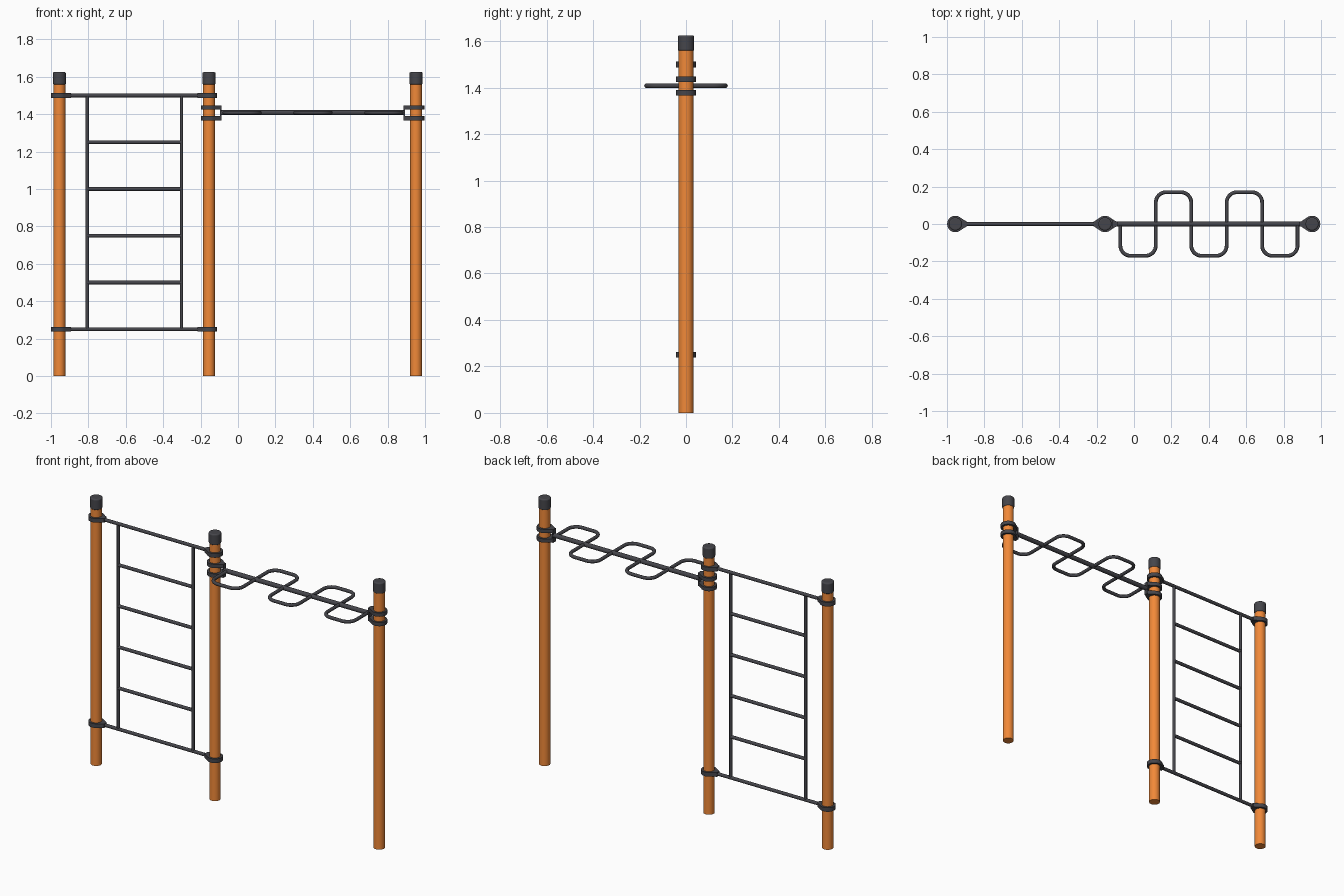
import bpy, bmesh
from math import cos, sin, pi, radians
from mathutils import Vector

if "Cube" in bpy.data.objects:
    bpy.data.objects.remove(bpy.data.objects["Cube"])


def material(name, rgb):
    m = bpy.data.materials.new(name)
    m.diffuse_color = (*rgb, 1)
    m.use_nodes = True
    m.node_tree.nodes["Principled BSDF"].inputs["Base Color"].default_value = m.diffuse_color
    return m


ORANGE = material("orange_paint", (0.88, 0.25, 0.04))
DARK = material("dark_metal", (0.06, 0.06, 0.07))


def finish(ob, mat):
    ob.data.materials.append(mat)
    bpy.ops.object.select_all(action='DESELECT')
    ob.select_set(True)
    bpy.context.view_layer.objects.active = ob
    if ob.type == 'CURVE':
        bpy.ops.object.convert(target='MESH')
    bpy.ops.object.shade_smooth_by_angle(angle=radians(35))
    return bpy.context.object


def rod(name, a, b, r, mat=DARK, sides=20):
    a, b = Vector(a), Vector(b)
    bpy.ops.mesh.primitive_cylinder_add(vertices=sides, radius=r, depth=(b - a).length,
                                        location=(a + b) / 2)
    ob = bpy.context.object
    ob.rotation_euler = (b - a).to_track_quat('Z', 'Y').to_euler()
    ob.name = name
    return finish(ob, mat)


def clamp(name, x, z, side, h=0.025):
    # teardrop collar whose nose points along x towards the bar
    pts = [(0.044 * cos(t), 0.044 * sin(t))
           for t in (radians(50 + 260 * i / 28) for i in range(29))]
    pts += [(0.047, -0.021), (0.062, -0.012), (0.062, 0.012), (0.047, 0.021)]
    bm = bmesh.new()
    f = bm.faces.new([bm.verts.new((x + side * px, py, z - h / 2)) for px, py in pts])
    ext = bmesh.ops.extrude_face_region(bm, geom=[f])
    bmesh.ops.translate(bm, vec=(0, 0, h),
                        verts=[g for g in ext["geom"] if isinstance(g, bmesh.types.BMVert)])
    bmesh.ops.recalc_face_normals(bm, faces=bm.faces)
    me = bpy.data.meshes.new(name)
    bm.to_mesh(me)
    bm.free()
    ob = bpy.data.objects.new(name, me)
    bpy.context.collection.objects.link(ob)
    return finish(ob, DARK)


LEFT, MID, RIGHT = -0.955, -0.155, 0.952
BAR_Z = 1.408

# posts with bevelled caps
for name, x in (("left", LEFT), ("middle", MID), ("right", RIGHT)):
    rod(name + "_post", (x, 0, 0), (x, 0, 1.6), 0.0315, ORANGE, 32)
    cap = rod(name + "_post_cap", (x, 0, 1.558), (x, 0, 1.625), 0.035, DARK, 32)
    bev = cap.modifiers.new("rim", 'BEVEL')
    bev.width, bev.segments = 0.007, 3
    bev.limit_method = 'ANGLE'

# ladder panel: long end rails in clamps, stiles and short rungs
for i in range(6):
    z = 0.25 + 0.25 * i
    if i in (0, 5):
        rod("ladder_rail", (LEFT + 0.04, 0, z), (MID - 0.04, 0, z), 0.01)
        clamp("ladder_clamp_left", LEFT, z, 1)
        clamp("ladder_clamp_right", MID, z, -1)
    else:
        rod("ladder_rung", (-0.806, 0, z), (-0.302, 0, z), 0.01)
for x in (-0.806, -0.302):
    rod("ladder_stile", (x, 0, 0.25), (x, 0, 1.5), 0.009)

# overhead bar, its paired clamps and joining plates
rod("overhead_bar", (MID + 0.06, 0, BAR_Z), (RIGHT - 0.06, 0, BAR_Z), 0.0135)
for x, side in ((MID, 1), (RIGHT, -1)):
    for dz in (-0.03, 0.028):
        clamp("overhead_clamp", x, BAR_Z + dz, side, 0.023)
    bpy.ops.mesh.primitive_cube_add(size=1, location=(x + side * 0.063, 0, BAR_Z - 0.001))
    plate = bpy.context.object
    plate.name = "overhead_bar_plate"
    plate.scale = (0.006, 0.026, 0.08)
    finish(plate, DARK)

# serpentine hand grip: zigzag corners rounded with arcs
xs = [-0.073 + 0.1895 * i for i in range(6)]
corners = [Vector((xs[0], 0))]
for i in range(5):
    y = -0.17 if i % 2 == 0 else 0.17
    corners += [Vector((xs[i], y)), Vector((xs[i + 1], y))]
corners.append(Vector((xs[5], 0)))
R = 0.055
path = [corners[0]]
for p, c, n in zip(corners, corners[1:], corners[2:]):
    u, v = (p - c).normalized(), (n - c).normalized()
    centre = c + R * (u + v)
    for k in range(9):
        t = pi / 2 * k / 8
        path.append(centre - R * (v * cos(t) + u * sin(t)))
path.append(corners[-1])
cu = bpy.data.curves.new("serpentine_grip", 'CURVE')
cu.dimensions = '3D'
cu.bevel_depth = 0.01
cu.bevel_resolution = 4
cu.use_fill_caps = True
sp = cu.splines.new('POLY')
sp.points.add(len(path) - 1)
for pt, p in zip(sp.points, path):
    pt.co = (p.x, p.y, BAR_Z, 1)
grip = bpy.data.objects.new("serpentine_grip", cu)
bpy.context.collection.objects.link(grip)
finish(grip, DARK)
